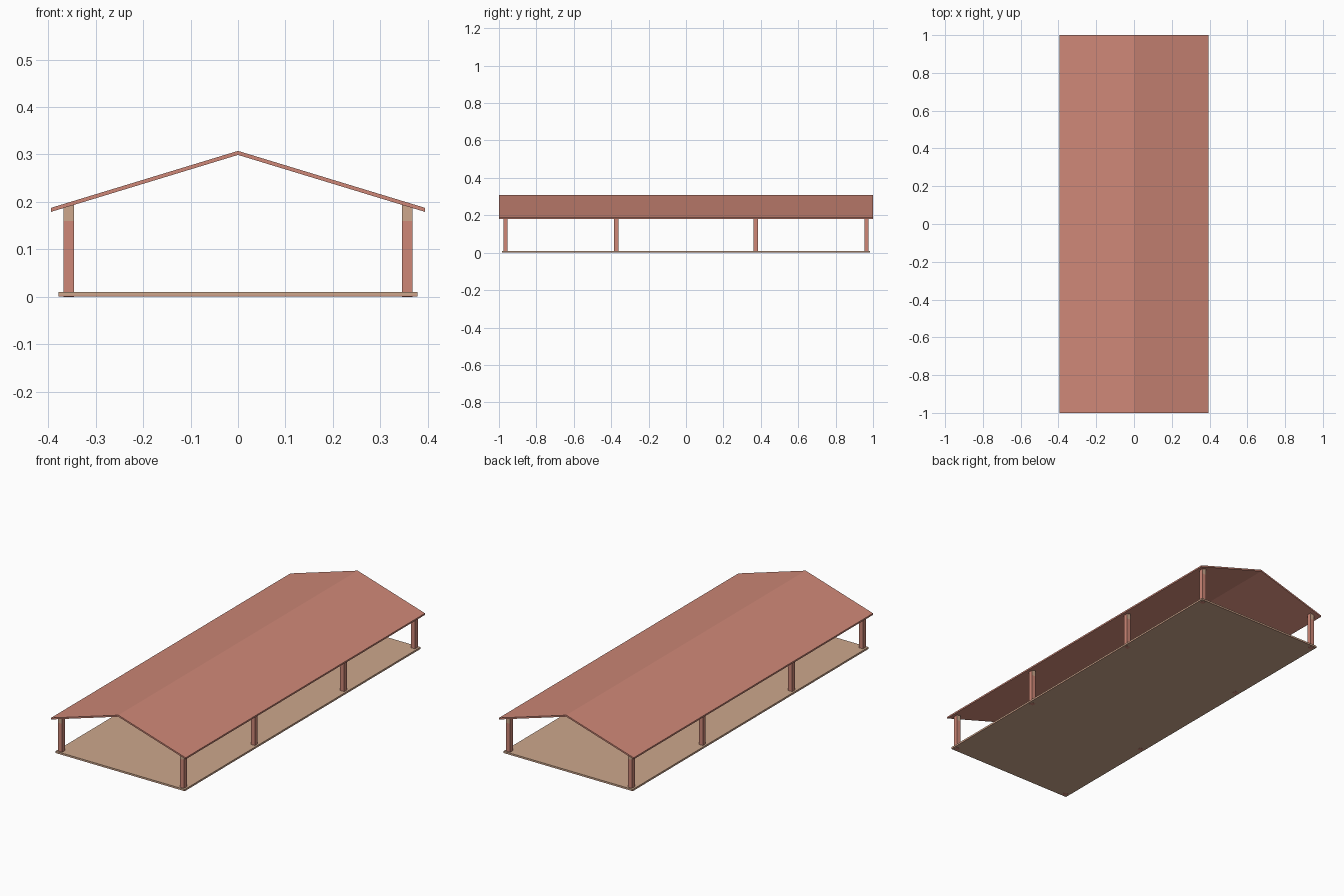
import bpy, bmesh

if "Cube" in bpy.data.objects:
    bpy.data.objects.remove(bpy.data.objects["Cube"])

def material(name, rgb):
    m = bpy.data.materials.new(name)
    m.diffuse_color = (*rgb, 1)
    m.use_nodes = True
    m.node_tree.nodes["Principled BSDF"].inputs["Base Color"].default_value = m.diffuse_color
    return m

RED = material("terracotta red", (0.62, 0.245, 0.185))
TAN = material("warm tan", (0.61, 0.39, 0.265))

def extrude_profile(name, profile, y0, y1, mats, cut_z=None, rule=None):
    """Extrude an (x, z) outline along y; optionally split at a height and colour by rule."""
    bm = bmesh.new()
    face = bm.faces.new([bm.verts.new((x, y0, z)) for x, z in profile])
    new = bmesh.ops.extrude_face_region(bm, geom=[face])["geom"]
    bmesh.ops.translate(bm, vec=(0, y1 - y0, 0),
                        verts=[g for g in new if isinstance(g, bmesh.types.BMVert)])
    if cut_z is not None:
        bmesh.ops.bisect_plane(bm, geom=bm.verts[:] + bm.edges[:] + bm.faces[:],
                               plane_co=(0, 0, cut_z), plane_no=(0, 0, 1))
    bmesh.ops.recalc_face_normals(bm, faces=bm.faces[:])
    bm.normal_update()
    if rule:
        for f in bm.faces:
            f.material_index = int(rule(f.normal, f.calc_center_median()))
    me = bpy.data.meshes.new(name)
    bm.to_mesh(me)
    bm.free()
    for m in mats:
        me.materials.append(m)
    ob = bpy.data.objects.new(name, me)
    bpy.context.collection.objects.link(ob)
    return ob

# Thin gabled roof
W, EAVE, RIDGE, T = 0.394, 0.179, 0.299, 0.0085
extrude_profile("gable_roof",
                [(-W, EAVE), (0, RIDGE), (W, EAVE),
                 (W, EAVE + T), (0, RIDGE + T), (-W, EAVE + T)],
                -1.0, 1.0, [RED])

# Floor slab with a red line along the bottom of its edge
extrude_profile("floor_slab",
                [(-0.378, 0.0005), (0.378, 0.0005), (0.378, 0.010), (-0.378, 0.010)],
                -0.985, 0.985, [TAN, RED], 0.0025,
                lambda n, c: abs(n.z) < 0.5 and c.z < 0.0025)

# Posts run through the floor and are cut to the roof slope; tan at the top of end faces
def under_roof(x):
    return RIDGE - (RIDGE - EAVE) * abs(x) / W

HALF = 0.0115
for side, sx in (("left", -1), ("right", 1)):
    for i, y in enumerate((-0.965, -0.373, 0.373, 0.965)):
        a, b = sx * 0.345, sx * 0.368
        extrude_profile(f"{side}_post_{i + 1}",
                        [(a, 0), (b, 0), (b, under_roof(b)), (a, under_roof(a))],
                        y - HALF, y + HALF, [RED, TAN], 0.16,
                        lambda n, c: abs(n.y) > 0.5 and c.z > 0.16)
